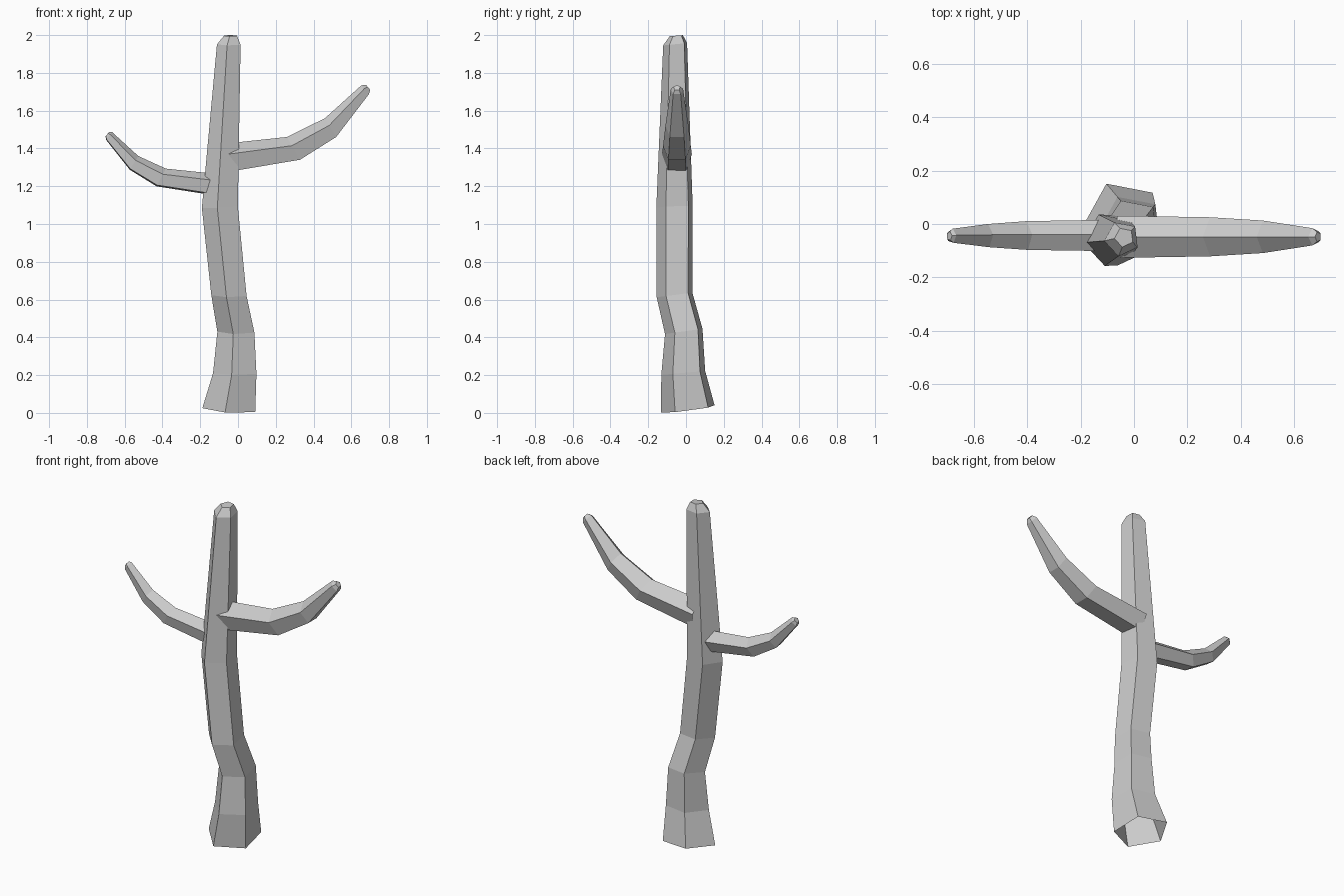
import bpy, bmesh
from math import sin, cos, radians
from mathutils import Vector

if "Cube" in bpy.data.objects:
    bpy.data.objects.remove(bpy.data.objects["Cube"])


def skin(name, rings):
    """Join five-sided rings into a tube, open at the start, capped at the end."""
    bm = bmesh.new()
    loops = [[bm.verts.new(p) for p in ring] for ring in rings]
    for a, b in zip(loops, loops[1:]):
        for i in range(5):
            j = (i + 1) % 5
            bm.faces.new((a[i], a[j], b[j], b[i]))
    bm.faces.new(loops[-1])
    bmesh.ops.recalc_face_normals(bm, faces=bm.faces)
    mesh = bpy.data.meshes.new(name)
    bm.to_mesh(mesh)
    bm.free()
    bpy.context.collection.objects.link(bpy.data.objects.new(name, mesh))


def trunk_ring(x, y, z, r, gx, gy):
    """Nearly level pentagon, tilted by the slopes gx and gy."""
    pts = []
    for i in range(5):
        a = radians(43 + 72 * i)
        dx, dy = r * cos(a), r * sin(a)
        pts.append(Vector((x + dx, y + dy, z + gx * dx + gy * dy)))
    return pts


def branch_ring(side, y, roll, x, z, r, tilt):
    """Upright pentagon with its point up, leaning back by tilt degrees."""
    t = radians(tilt)
    up = Vector((-side * sin(t), 0, cos(t)))
    pts = []
    for i in range(5):
        a = radians(90 + roll + 72 * i)
        pts.append(Vector((x, y, z)) + Vector((0, r * cos(a), 0)) + up * r * sin(a))
    return pts


# Trunk: x, y, z, radius, slope in x, slope in y
trunk = [
    (-0.04, 0.015, 0.02, 0.15, -0.05, 0.13),
    (-0.01, -0.01, 0.212, 0.123, 0.0, 0.09),
    (-0.005, -0.008, 0.432, 0.105, 0.0, 0.14),
    (-0.042, -0.057, 0.625, 0.10, 0.0, 0.13),
    (-0.09, -0.057, 1.09, 0.102, 0.05, 0.03),
    (-0.045, -0.055, 1.952, 0.067, 0.0, 0.10),
    (-0.037, -0.05, 1.997, 0.037, 0.0, 0.08),
]
skin("trunk", [trunk_ring(*row) for row in trunk])

# Branches: x, z, radius, tilt
right = [
    (-0.06, 1.343, 0.083, 6),
    (0.297, 1.394, 0.077, 30),
    (0.493, 1.505, 0.064, 31),
    (0.675, 1.708, 0.034, 40),
    (0.69, 1.722, 0.019, 40),
]
skin("right_branch", [branch_ring(1, -0.048, 0, *row) for row in right])

left = [
    (-0.10, 1.202, 0.062, 8),
    (-0.408, 1.243, 0.057, 28),
    (-0.552, 1.321, 0.046, 32),
    (-0.683, 1.464, 0.028, 38),
    (-0.692, 1.475, 0.017, 38),
]
skin("left_branch", [branch_ring(-1, -0.045, -6, *row) for row in left])
